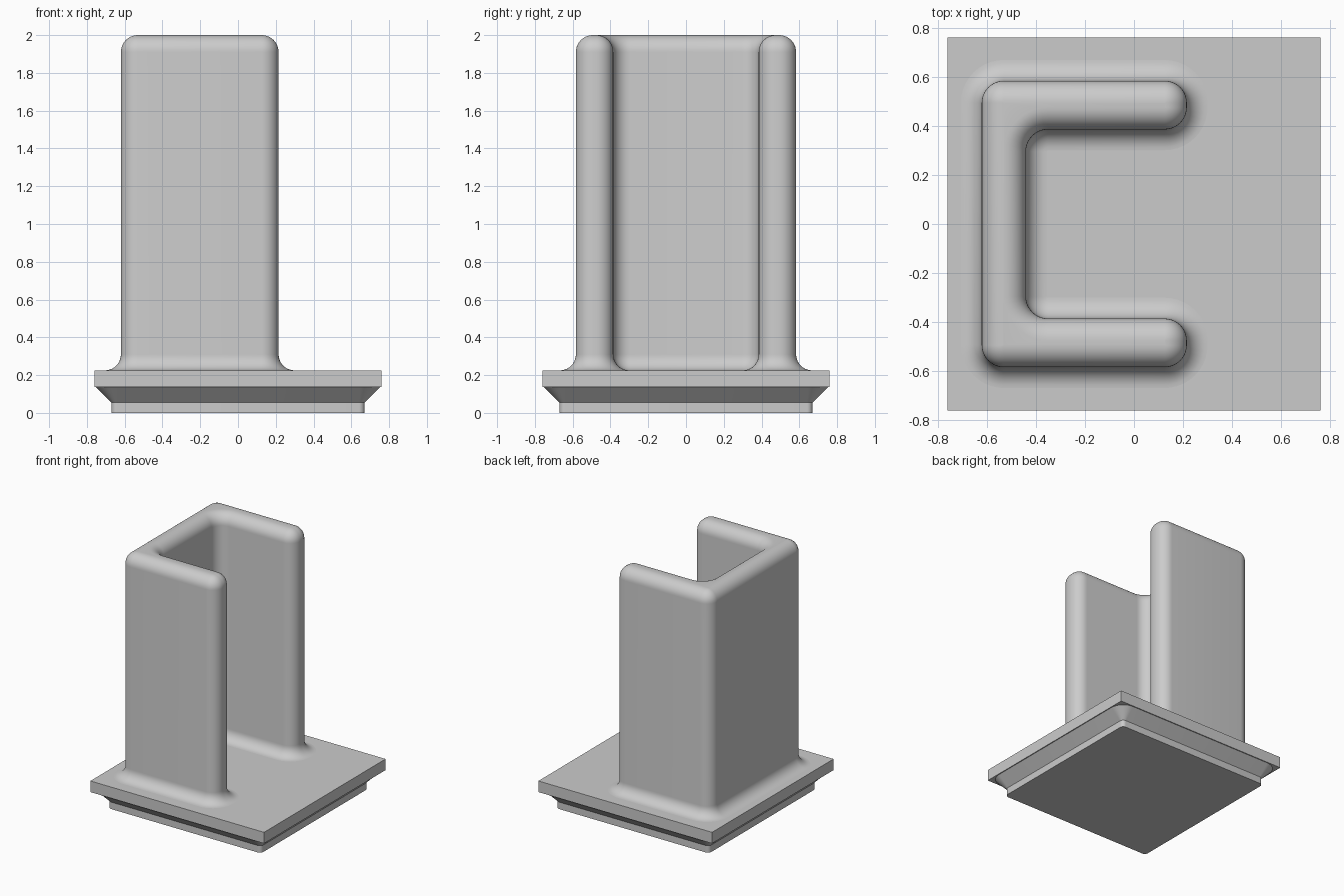
import bpy
import bmesh
from math import radians, cos, sin, pi

cube = bpy.data.objects.get("Cube")
if cube:
    bpy.data.objects.remove(cube, do_unlink=True)

# Single flat colour
grey = bpy.data.materials.new("light grey")
grey.use_nodes = True
colour = (0.6, 0.6, 0.6, 1)
grey.diffuse_color = colour
grey.node_tree.nodes["Principled BSDF"].inputs["Base Color"].default_value = colour

STEPS = 10


def outline(corners, radius, offset):
    """Rounded outline grown by offset; corners are (x, y, start, end) arc centres."""
    points = []
    for x, y, start, end in corners:
        r = radius + offset if end > start else radius - offset
        for i in range(STEPS + 1):
            a = radians(start + (end - start) * i / STEPS)
            points.append((x + r * cos(a), y + r * sin(a)))
    return points


def stack(name, corners, radius, levels):
    """Skin a solid through (offset, height) copies of a rounded outline."""
    bm = bmesh.new()
    rings = [[bm.verts.new((x, y, z)) for x, y in outline(corners, radius, d)]
             for d, z in levels]
    for low, high in zip(rings, rings[1:]):
        for i in range(len(low)):
            bm.faces.new((low[i - 1], low[i], high[i], high[i - 1]))
    bm.faces.new(rings[0][::-1])
    bm.faces.new(rings[-1])
    mesh = bpy.data.meshes.new(name)
    bm.to_mesh(mesh)
    bm.free()
    obj = bpy.data.objects.new(name, mesh)
    bpy.context.collection.objects.link(obj)
    mesh.materials.append(grey)
    bpy.ops.object.select_all(action='DESELECT')
    obj.select_set(True)
    bpy.context.view_layer.objects.active = obj
    bpy.ops.object.shade_smooth_by_angle(angle=radians(35))
    return obj


# Foot with a flared collar under the plate
c = 0.64
foot_corners = [(-c, -c, 180, 270), (c, -c, 270, 360), (c, c, 0, 90), (-c, c, 90, 180)]
stack("flared_foot", foot_corners, 0.03,
      [(0, 0), (0, 0.055), (0.084, 0.138), (0.084, 0.17)])

# Square base plate
bpy.ops.mesh.primitive_cube_add(size=1, location=(0, 0, 0.181))
plate = bpy.context.object
plate.name = "base_plate"
plate.scale = (1.52, 1.52, 0.088)
plate.data.materials.append(grey)

# C-shaped wall: front half of the outline, then its mirror image
R = 0.09
half = [(-0.53, -0.493, 180, 270), (0.125, -0.493, 270, 360),
        (0.125, -0.475, 0, 90), (-0.35, -0.295, 270, 180)]
corners = half + [(x, -y, -end, -start) for x, y, start, end in reversed(half)]

# Concave fillet at the plate, straight sides, rounded rim
FILLET = 0.085
BASE, TOP = 0.225, 2.0
quarter = [i / STEPS * pi / 2 for i in range(STEPS + 1)]
levels = [(FILLET, BASE - 0.03)]
levels += [(FILLET * (1 - sin(a)), BASE + FILLET * (1 - cos(a))) for a in quarter]
levels += [(-(R - 0.0005) * (1 - cos(a)), TOP - R + R * sin(a)) for a in quarter]
stack("channel_wall", corners, R, levels)
